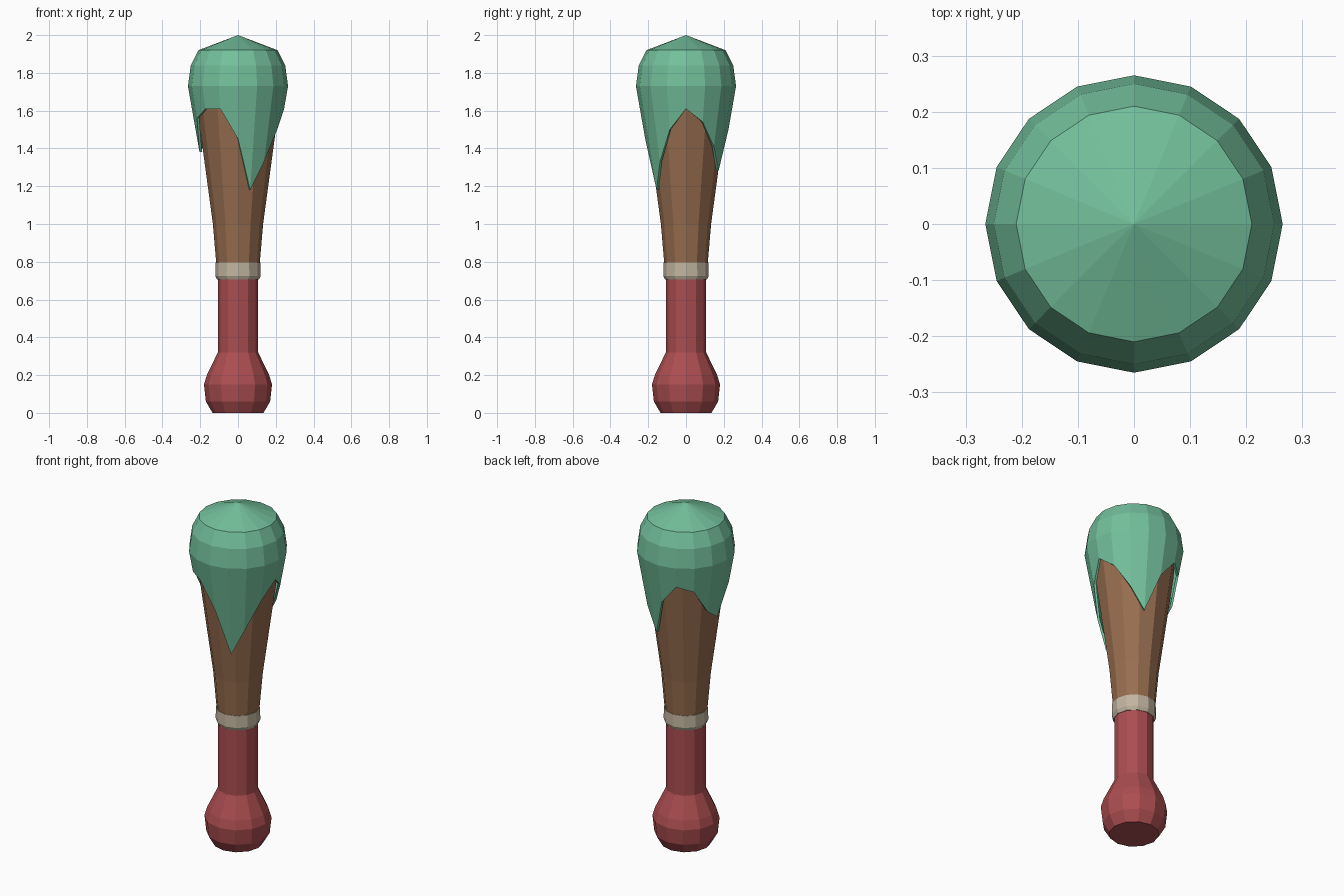
import bpy
import bmesh
from math import cos, sin, pi

cube = bpy.data.objects.get("Cube")
if cube:
    bpy.data.objects.remove(cube, do_unlink=True)


def material(name, rgb):
    mat = bpy.data.materials.new(name)
    mat.use_nodes = True
    mat.diffuse_color = (*rgb, 1)
    mat.node_tree.nodes["Principled BSDF"].inputs["Base Color"].default_value = (*rgb, 1)
    return mat


def ring(bm, sides, radius_height):
    """One loop of vertices; radius_height(i) gives radius and height."""
    verts = []
    for i in range(sides):
        r, z = radius_height(i)
        a = 2 * pi * i / sides
        verts.append(bm.verts.new((r * cos(a), r * sin(a), z)))
    return verts


def bridge(bm, low, high):
    n = len(low)
    for i in range(n):
        j = (i + 1) % n
        bm.faces.new((low[i], low[j], high[j], high[i]))


def finish(bm, name, mat):
    bmesh.ops.recalc_face_normals(bm, faces=bm.faces)
    mesh = bpy.data.meshes.new(name)
    bm.to_mesh(mesh)
    bm.free()
    mesh.materials.append(mat)
    obj = bpy.data.objects.new(name, mesh)
    bpy.context.collection.objects.link(obj)
    return obj


def lathe(name, profile, mat, sides=12):
    """Closed turned part from (radius, height) pairs, bottom to top."""
    bm = bmesh.new()
    rings = [ring(bm, sides, lambda i, p=p: p) for p in profile]
    for low, high in zip(rings, rings[1:]):
        bridge(bm, low, high)
    bm.faces.new(rings[0][::-1])
    bm.faces.new(rings[-1])
    return finish(bm, name, mat)


red = material("grip red", (0.41, 0.075, 0.08))
cream = material("collar cream", (0.54, 0.46, 0.35))
brown = material("wood brown", (0.31, 0.155, 0.078))
green = material("cap green", (0.17, 0.52, 0.325))

# Grip with rounded pommel
lathe("grip", [(0.135, 0), (0.17, 0.06), (0.18, 0.15), (0.165, 0.2),
               (0.107, 0.32), (0.107, 0.72)], red)

# Collar between grip and body
lathe("collar", [(0.11, 0.705), (0.12, 0.725), (0.118, 0.795)], cream)

# Flaring wooden body
lathe("body", [(0.115, 0.79), (0.133, 1.0), (0.16, 1.2), (0.187, 1.4),
               (0.214, 1.6), (0.225, 1.75)], brown)

# Domed cap with a jagged leafy hem
hem = [1.61, 1.54, 1.41, 1.28, 1.5, 1.61, 1.58, 1.44,
       1.38, 1.56, 1.61, 1.61, 1.45, 1.18, 1.33, 1.5]
sides = len(hem)
bm = bmesh.new()
loops = [ring(bm, sides, lambda i: (0.265 - 0.175 * (1.73 - hem[i]), hem[i]))]
for level in [(0.265, 1.73), (0.25, 1.84), (0.21, 1.92)]:
    loops.append(ring(bm, sides, lambda i: level))
for low, high in zip(loops, loops[1:]):
    bridge(bm, low, high)
apex = bm.verts.new((0, 0, 2))
for i in range(sides):
    bm.faces.new((loops[-1][i], loops[-1][(i + 1) % sides], apex))
cap = finish(bm, "leaf_cap", green)
shell = cap.modifiers.new("thickness", "SOLIDIFY")
shell.thickness = 0.013
shell.offset = -1
